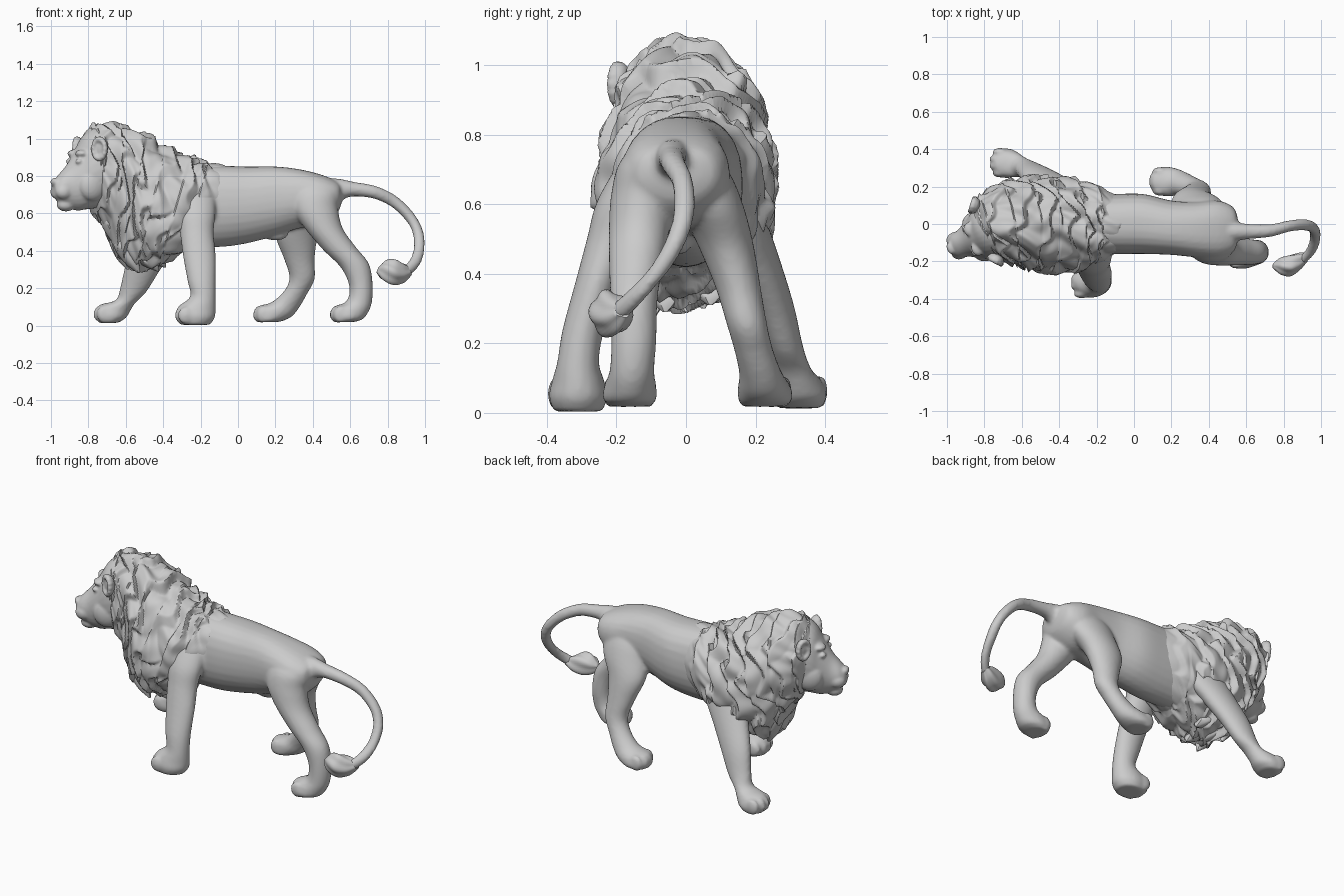
import bpy, bmesh, math
from mathutils import Matrix, Vector

sin, cos, pi = math.sin, math.cos, math.pi


def spline(keys, steps):
    """Catmull-Rom through the key sections."""
    n, out = len(keys), []
    for i in range(n - 1):
        p = [keys[max(0, min(n - 1, i + k))] for k in (-1, 0, 1, 2)]
        for s in range(steps):
            t = s / steps
            out.append([0.5 * (2 * b + (c - a) * t + (2 * a - 5 * b + 4 * c - d) * t * t
                        + (3 * b - a - 3 * c + d) * t ** 3) for a, b, c, d in zip(*p)])
    return out + [list(keys[-1])]


def loft(bm, keys, steps=5, sides=28, shape=None, xf=Matrix()):
    """Section = (x, z) of one edge, (x, z) of the opposite edge, y centre, half width."""
    rows, prev = spline(keys, steps), None
    for r, (x1, z1, x2, z2, y, w) in enumerate(rows):
        ring = []
        for k in range(sides):
            a = 2 * pi * k / sides
            m, skew = shape(r / steps, a) if shape else (1, 0)
            c, s = cos(a) * m, sin(a) * m
            ring.append(bm.verts.new(xf @ Vector((
                (x1 + x2) / 2 + (x1 - x2) / 2 * c - skew * w * s,
                y + w * s, (z1 + z2) / 2 + (z1 - z2) / 2 * c))))
        if prev:
            for k in range(sides):
                j = (k + 1) % sides
                bm.faces.new((prev[k], prev[j], ring[j], ring[k]))
        if r in (0, len(rows) - 1):
            bm.faces.new(ring)
        prev = ring


def ball(bm, loc, size, xf=Matrix()):
    bmesh.ops.create_uvsphere(bm, u_segments=20, v_segments=14, radius=1,
                              matrix=xf @ Matrix.Translation(loc) @ Matrix.Diagonal((*size, 1)))


def finish(name, bm, voxel=0, smooth=4):
    bmesh.ops.recalc_face_normals(bm, faces=bm.faces)
    me = bpy.data.meshes.new(name)
    bm.to_mesh(me)
    bm.free()
    me.shade_smooth()
    ob = bpy.data.objects.new(name, me)
    bpy.context.collection.objects.link(ob)
    if voxel:
        m = ob.modifiers.new("fuse", "REMESH")
        m.mode, m.voxel_size, m.use_smooth_shade = "VOXEL", voxel, True
        m = ob.modifiers.new("soften", "SMOOTH")
        m.iterations, m.factor = smooth, 0.5
    else:
        me.set_sharp_from_angle(angle=math.radians(50))
    return ob


def flat_back(t, a):
    """Squarer upper half for the torso section."""
    c, s = abs(cos(a)), abs(sin(a))
    return ((c ** 2.6 + s ** 2.6) ** (-1 / 2.6) if cos(a) > 0 else 1), 0


# torso, legs and tail fused into one skin
bm = bmesh.new()
loft(bm, [(-.32, .86, -.32, .42, 0, .15), (-.1, .855, -.1, .42, 0, .16), (.05, .85, .05, .44, 0, .16),
          (.2, .85, .2, .48, -.02, .145), (.33, .835, .33, .52, -.03, .148), (.45, .805, .45, .54, -.03, .155),
          (.53, .77, .53, .6, -.03, .12), (.555, .74, .555, .66, -.03, .06)], shape=flat_back)
ball(bm, (.2, -.02, .49), (.07, .035, .035))
# near front leg
loft(bm, [(-.30, .76, -.12, .72, -.12, .06), (-.32, .62, -.12, .60, -.18, .075), (-.31, .5, -.13, .5, -.215, .07),
          (-.295, .38, -.12, .38, -.255, .062), (-.27, .24, -.12, .24, -.295, .06), (-.255, .155, -.12, .14, -.31, .06),
          (-.315, .105, -.12, .08, -.31, .075), (-.335, .055, -.125, .04, -.31, .084),
          (-.31, .004, -.15, .004, -.31, .07)])
# far front leg
loft(bm, [(-.42, .76, -.2, .7, .11, .06), (-.5, .6, -.24, .54, .15, .075), (-.55, .46, -.33, .42, .2, .07),
          (-.60, .33, -.42, .29, .25, .06), (-.63, .2, -.49, .18, .285, .052), (-.655, .135, -.55, .12, .305, .055),
          (-.74, .11, -.58, .07, .32, .07), (-.765, .06, -.6, .04, .325, .08), (-.74, .012, -.64, .015, .325, .065)])
# far hind leg
loft(bm, [(.30, .79, .46, .77, .0, .05), (.23, .69, .5, .69, .04, .085), (.21, .59, .49, .59, .075, .092),
          (.2, .48, .43, .48, .115, .08), (.245, .36, .41, .36, .15, .065), (.275, .26, .41, .25, .175, .058),
          (.25, .19, .37, .17, .195, .056), (.18, .125, .33, .1, .215, .062), (.1, .1, .29, .05, .225, .076),
          (.08, .05, .24, .025, .228, .078), (.1, .02, .2, .018, .222, .06)])
# near hind leg
loft(bm, [(.33, .80, .5, .775, -.06, .05), (.29, .73, .54, .72, -.1, .088), (.29, .63, .535, .63, -.12, .095),
          (.35, .53, .56, .52, -.135, .087), (.45, .41, .63, .42, -.145, .076), (.55, .31, .7, .33, -.15, .068),
          (.595, .21, .72, .22, -.15, .065), (.58, .13, .715, .12, -.155, .064), (.51, .1, .69, .06, -.16, .074),
          (.49, .055, .66, .03, -.162, .078), (.51, .02, .61, .018, -.16, .06)])
# toes on every paw: x of paw front, y centre, toe height, half spread
for px, py, pz, sp in ((-.3, -.312, .055, .064), (-.735, .328, .062, .058),
                       (.12, .228, .06, .055), (.53, -.162, .06, .055)):
    for i in range(4):
        f = (i - 1.5) / 1.5
        ball(bm, (px - .005 + .025 * abs(f), py + f * sp, pz), (.042, .021, .046))
# tail
loft(bm, [(.45, .79, .47, .66, -.03, .06), (.54, .785, .55, .67, -.04, .05), (.62, .768, .61, .69, -.04, .04),
          (.74, .745, .72, .68, -.035, .034), (.85, .69, .82, .635, -.01, .03), (.94, .6, .895, .565, -.005, .03),
          (.988, .51, .932, .5, -.025, .03), (.998, .42, .94, .425, -.07, .03), (.975, .33, .925, .365, -.135, .03),
          (.91, .265, .89, .32, -.19, .029), (.84, .25, .84, .3, -.21, .025)])
finish("body_legs_and_tail", bm, .011, 3)

# tail tuft with twisted strands
bm = bmesh.new()
loft(bm, [(.93, .275, .91, .32, -.18, .025), (.89, .235, .88, .335, -.2, .045), (.83, .22, .84, .35, -.22, .055),
          (.77, .245, .79, .345, -.225, .042), (.74, .285, .75, .31, -.225, .012)], sides=36,
     shape=lambda t, a: (1 + .09 * sin(5 * a + 1.6 * t), 0))
finish("tail_tuft", bm)

# head, turned toward the near side
turn = Matrix.Translation((-.633, .01, 0)) @ Matrix.Rotation(math.radians(22), 4, "Z")
bm = bmesh.new()
loft(bm, [(-s, t, -s, b, 0, w) for s, t, b, w in (
    (.02, 1.04, .66, .16), (.13, 1.06, .63, .155), (.2, 1.02, .62, .135), (.245, .945, .615, .108),
    (.30, .86, .63, .078), (.35, .805, .66, .064), (.382, .765, .69, .035))], xf=turn)
ball(bm, (-.31, 0, .645), (.05, .045, .035), turn)
ball(bm, (-.375, 0, .768), (.02, .034, .022), turn)
for s in (-1, 1):
    ball(bm, (-.335, s * .036, .715), (.048, .04, .042), turn)
    ball(bm, (-.24, s * .055, .92), (.036, .04, .02), turn)
    ball(bm, (-.262, s * .068, .878), (.02, .022, .014), turn)
    ball(bm, (-.19, s * .09, .75), (.08, .05, .085), turn)
finish("head", bm, .008, 3)

# ears: cupped discs made of a rim and a thin inner shell
for side, word in ((-1, "near"), (1, "far")):
    bm = bmesh.new()
    place = turn @ Matrix.Translation((-.165, side * .15 + .01, .945)) @ Matrix.Rotation(side * -.7, 4, "Z")
    ball(bm, (0, 0, 0), (.022, .042, .06), place)
    for k in range(14):
        a = 2 * pi * k / 14
        ball(bm, (-.016, .036 * cos(a), .052 * sin(a)), (.018, .014, .016), place)
    finish(word + "_ear", bm, .007, 4)


# mane: overlapping scalloped layers with clumps and strand grooves
def locks(t, a):
    wave = (.6 * abs(sin(2.5 * a + .9 * sin(2 * a + 1.1 * t) + .8 * math.floor(t)))
            + .35 * sin(2 * a + 1.3 * t) + .15 * sin(7 * a + 2 * t))
    u = t * 1.05 + wave * min(1, t)
    lip = u - math.floor(u)
    lip = lip / .78 if lip < .78 else (1 - lip) / .22
    clump = .03 * sin(5 * a + 2.4 * t) * sin(2.9 * t + 3 * a)
    strand = sin(16 * a + 2.5 * sin(3 * t + 2 * a)) * .012 + sin(9 * a + 2.2 * t) * .014
    fade = min(1, t * 1.2, (7.3 - t) * .6)
    return 1 + fade * (.125 * lip - .06 + strand + clump), max(0, .42 - .12 * t)


bm = bmesh.new()
loft(bm, [(-.82, 1.01, -.79, .66, -.045, .12), (-.765, 1.07, -.765, .60, -.02, .178), (-.63, 1.065, -.70, .50, 0, .22),
          (-.49, 1.02, -.64, .37, 0, .245), (-.38, .95, -.54, .31, 0, .25), (-.25, .90, -.42, .32, -.01, .245),
          (-.16, .875, -.28, .40, 0, .21), (-.05, .845, -.13, .47, 0, .15)], steps=16, sides=168, shape=locks)
finish("mane", bm)

# hanging locks on the throat and chest: root, tip, y, half width
bm = bmesh.new()
for x, z, y, dx, dz, w in ((-.68, .55, -.03, .06, -.14, .05), (-.64, .46, .05, .05, -.16, .055),
                           (-.61, .42, -.09, .08, -.14, .05), (-.57, .37, .0, .08, -.08, .06),
                           (-.50, .36, -.06, .07, -.07, .05), (-.46, .37, .07, .07, -.06, .05),
                           (-.66, .56, .12, .08, -.16, .05)):
    loft(bm, [(x - .04, z + .05, x + .05, z + .07, y, w * .7), (x - .05, z, x + .06, z, y, w),
              (x + dx * .5 - .035, z + dz * .6, x + dx * .5 + .04, z + dz * .55, y, w * .75),
              (x + dx - .006, z + dz, x + dx + .006, z + dz, y, .006)], sides=16,
         shape=lambda t, a: (1 + .08 * sin(5 * a + t), 0))
finish("chest_locks", bm)
